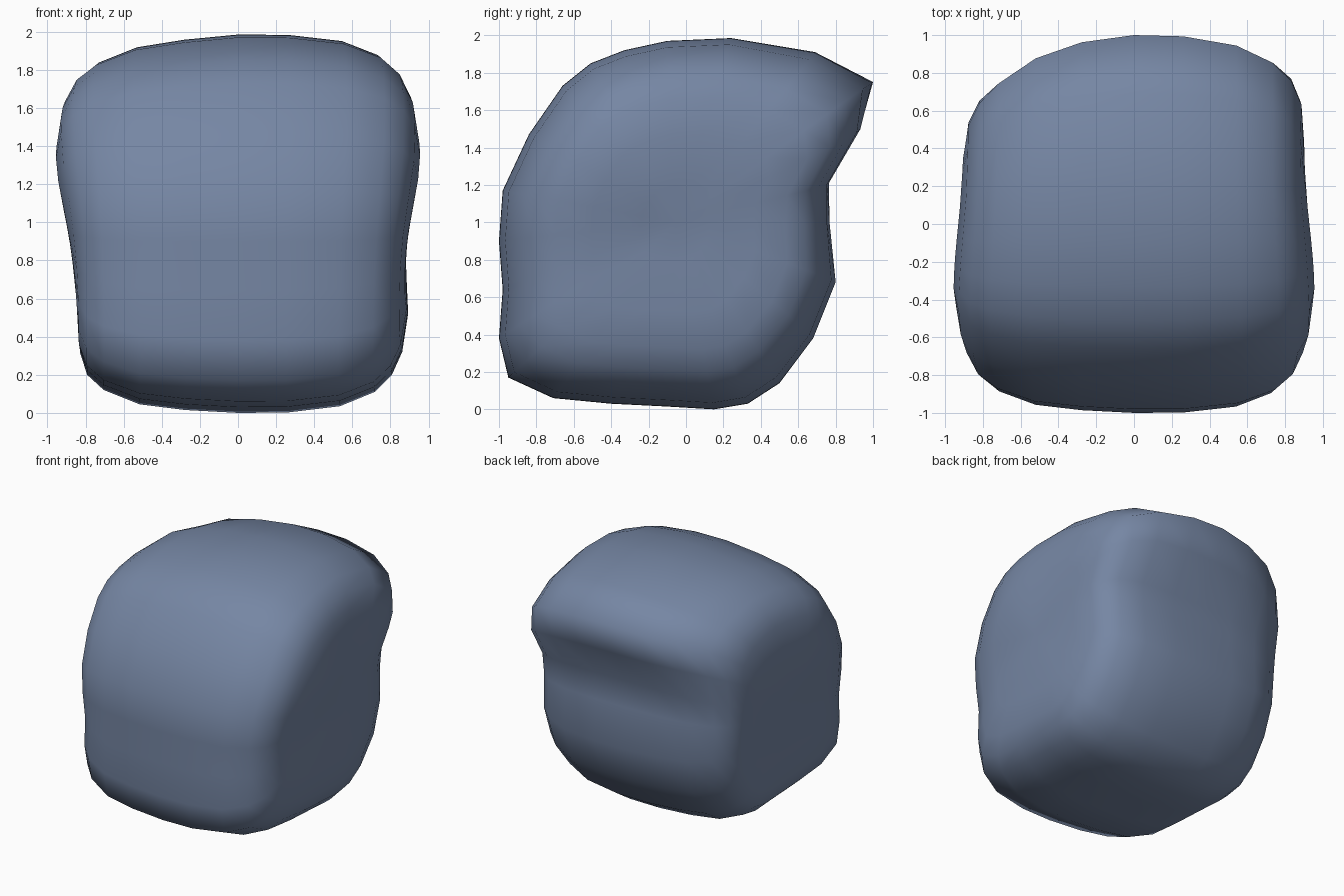
import bpy, bmesh, math

if "Cube" in bpy.data.objects:
    bpy.data.objects.remove(bpy.data.objects["Cube"])

# Side profile (y, z) at mid width, running round the boulder
PROFILE = [(0.15, 0.0), (0.33, 0.03), (0.5, 0.14), (0.68, 0.38), (0.8, 0.68),
           (0.765, 1.0), (0.76, 1.21), (0.93, 1.5), (1.0, 1.75), (0.69, 1.91),
           (0.24, 1.985), (-0.1, 1.97), (-0.33, 1.92), (-0.51, 1.85), (-0.66, 1.73),
           (-0.84, 1.47), (-0.98, 1.17), (-1.0, 0.9), (-0.98, 0.64), (-1.0, 0.38),
           (-0.95, 0.17), (-0.71, 0.06), (-0.4, 0.03), (-0.1, 0.015)]
CY, CZ = -0.05, 1.0

# Towards the sides the overhang at the back fades (replaces points 3 to 9)
LEFT_BACK = [(0.68, 0.38), (0.77, 0.68), (0.78, 1.0), (0.79, 1.21), (0.81, 1.5),
             (0.78, 1.72), (0.6, 1.88)]
RIGHT_BACK = [(0.7, 0.38), (0.82, 0.68), (0.81, 1.0), (0.82, 1.21), (0.98, 1.5),
              (0.95, 1.72), (0.68, 1.89)]

# Stations across the width: (fraction of half width, profile scale)
STATIONS = [(-1.0, 0.2), (-1.0, 0.48), (-0.98, 0.68), (-0.925, 0.8), (-0.82, 0.88),
            (-0.6, 0.955), (-0.32, 0.985), (0.0, 1.0), (0.3, 0.998), (0.62, 0.965),
            (0.83, 0.89), (0.93, 0.8), (0.98, 0.68), (1.0, 0.48), (1.0, 0.2)]


def bump(y, z, y0, z0, sy, sz):
    return math.exp(-((y - y0) ** 2 / sy + (z - z0) ** 2 / sz))


def half_width(side, y, z):
    """Sides bulge at the upper front, the right one also low down and at the back."""
    front = 0.25 if side < 0 and y < -0.35 else 0.4
    w = 0.862 + 0.093 * bump(y, z, -0.35, 1.35, front, 0.16 if z < 1.35 else 0.4)
    if side > 0:
        w += 0.03 * bump(y, z, 0.0, 0.5, 0.5, 0.06)
        w += 0.035 * bump(y, z, 0.65, 1.5, 0.1, 0.15)
        return w - 0.015 * bump(y, z, -0.85, 0.4, 0.1, 0.15)
    w += 0.02 * bump(y, z, 0.5, 1.4, 0.1, 0.2)
    return w - 0.03 * bump(y, z, 0.0, 0.55, 0.4, 0.08)


def section(s):
    """Profile blended towards the simpler shape of the sides."""
    pts = list(PROFILE)
    t = s * s
    for i, (ey, ez) in enumerate(LEFT_BACK if s < 0 else RIGHT_BACK, 3):
        pts[i] = (pts[i][0] * (1 - t) + ey * t, pts[i][1] * (1 - t) + ez * t)
    if s < 0:   # top slopes down a little on the left
        pts = [(y, z + 0.04 * s * max(0, z - 1)) for y, z in pts]
    return pts


bm = bmesh.new()
rings = []
for s, f in STATIONS:
    ring = []
    for py, pz in section(s):
        y, z = CY + (py - CY) * f, CZ + (pz - CZ) * f
        ring.append(bm.verts.new((s * half_width(s, y, z), y, z)))
    rings.append(ring)

# Skin between the rings, then close both sides
n = len(PROFILE)
for a, b in zip(rings, rings[1:]):
    for i in range(n):
        j = (i + 1) % n
        bm.faces.new((a[i], a[j], b[j], b[i]))
for ring, side in ((rings[0], -1), (rings[-1], 1)):
    tip = bm.verts.new((side * half_width(side, CY, CZ), CY, CZ))
    for i in range(n):
        bm.faces.new((ring[i], ring[(i + 1) % n], tip))
bmesh.ops.recalc_face_normals(bm, faces=bm.faces)
for face in bm.faces:
    face.smooth = True

mesh = bpy.data.meshes.new("boulder")
bm.to_mesh(mesh)
bm.free()
stone = bpy.data.materials.new("slate blue stone")
stone.diffuse_color = (0.18, 0.24, 0.37, 1)
stone.use_nodes = True
stone.node_tree.nodes["Principled BSDF"].inputs["Base Color"].default_value = stone.diffuse_color
mesh.materials.append(stone)
boulder = bpy.data.objects.new("boulder", mesh)
bpy.context.collection.objects.link(boulder)
